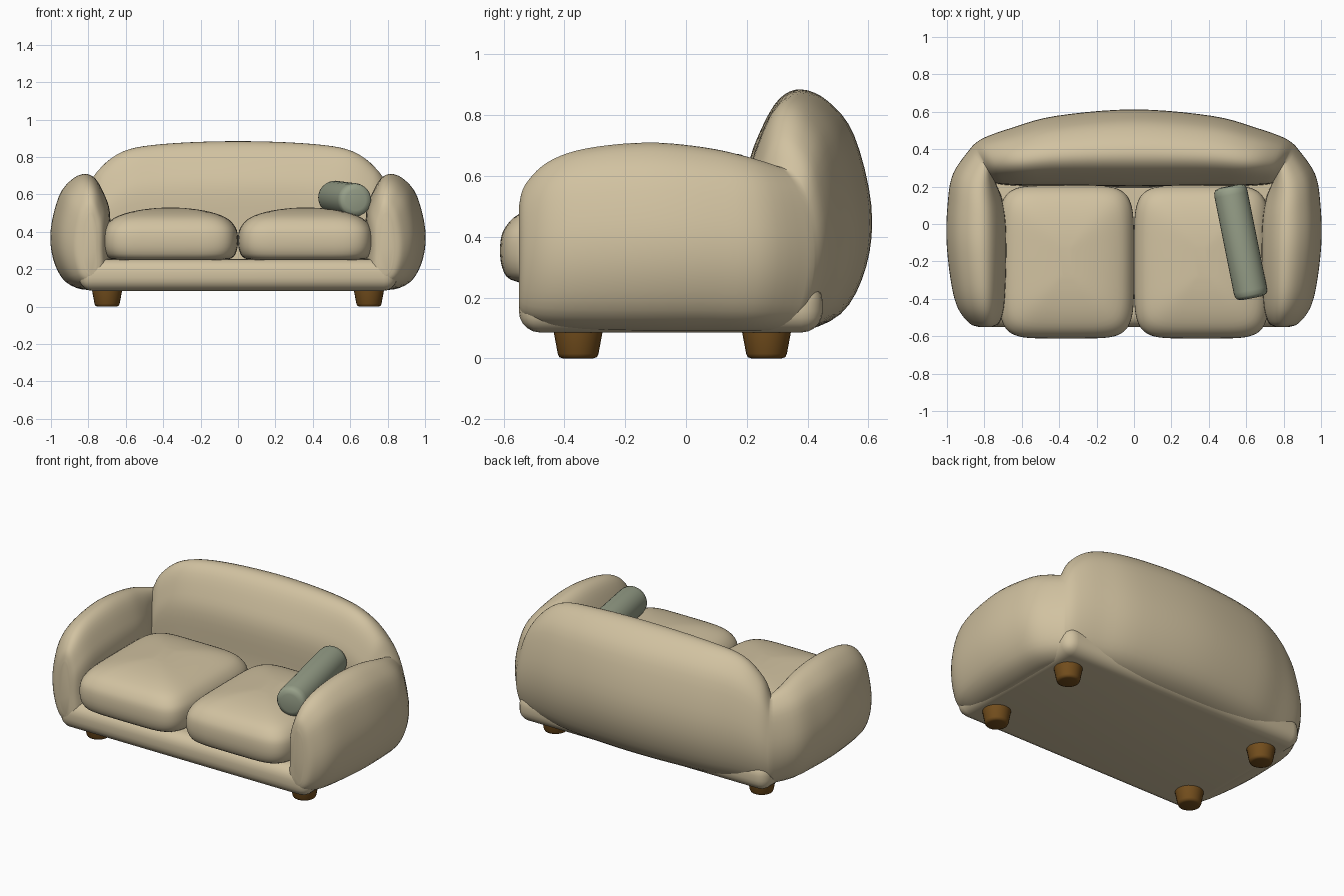
import bpy, bmesh, math
from mathutils import Vector

old = bpy.data.objects.get("Cube")
if old:
    bpy.data.objects.remove(old, do_unlink=True)


def material(name, rgb):
    m = bpy.data.materials.new(name)
    m.use_nodes = True
    m.diffuse_color = (*rgb, 1)
    m.node_tree.nodes["Principled BSDF"].inputs["Base Color"].default_value = (*rgb, 1)
    return m


fabric = material("cream fabric", (0.64, 0.54, 0.355))
green = material("sage fabric", (0.31, 0.35, 0.25))
wood = material("brown wood", (0.17, 0.075, 0.012))


def finish(bm, name, mat, angle=50):
    bmesh.ops.recalc_face_normals(bm, faces=bm.faces)
    mesh = bpy.data.meshes.new(name)
    bm.to_mesh(mesh)
    bm.free()
    mesh.materials.append(mat)
    ob = bpy.data.objects.new(name, mesh)
    bpy.context.collection.objects.link(ob)
    bpy.ops.object.select_all(action='DESELECT')
    ob.select_set(True)
    bpy.context.view_layer.objects.active = ob
    bpy.ops.object.shade_smooth_by_angle(angle=math.radians(angle))
    return ob


def loft(name, rings, mat, angle=50):
    """Skin closed rings of points and cap both ends."""
    bm = bmesh.new()
    loops = [[bm.verts.new(p) for p in ring] for ring in rings]
    for a, b in zip(loops, loops[1:]):
        for i in range(len(a)):
            j = (i + 1) % len(a)
            bm.faces.new((a[i], a[j], b[j], b[i]))
    bm.faces.new(loops[0])
    bm.faces.new(loops[-1])
    return finish(bm, name, mat, angle)


def spline(points, steps, closed=False):
    """Smooth curve through points of any dimension."""
    n = len(points)
    pts = [Vector(p) for p in points]

    def at(i):
        return pts[i % n] if closed else pts[max(0, min(n - 1, i))]

    out = []
    for i in range(n if closed else n - 1):
        a, b, c, d = (at(i + k) for k in (-1, 0, 1, 2))
        for s in range(steps):
            t = s / steps
            out.append(b + (c - a) * (t / 2) + (2 * a - 5 * b + 4 * c - d) * (t * t / 2)
                       + (3 * b - a - 3 * c + d) * (t ** 3 / 2))
    return out if closed else out + [pts[-1]]


def superellipse(rx, ry, power, count):
    for i in range(count):
        a = 2 * math.pi * i / count
        c, s = math.cos(a), math.sin(a)
        yield (math.copysign(abs(c) ** (2 / power), c) * rx,
               math.copysign(abs(s) ** (2 / power), s) * ry)


# Arms and back: one section swept round the seat.
# Section: across (0 inner, 1 outer) and height fraction
section = spline([(0, .1), (0, .4), (0, .67), (.1, .83), (.25, .96), (.43, 1), (.65, .95),
                  (.86, .81), (1, .52), (.96, .27), (.75, .07), (.35, 0)], 4, closed=True)
# Stations: inner x, inner y, outer x, outer y, top, bottom
arm = [(.76, -.55, .83, -.55, .50, .17), (.725, -.53, .88, -.53, .57, .13),
       (.70, -.46, .94, -.45, .645, .105), (.69, -.34, .975, -.32, .69, .095),
       (.685, -.15, 1, -.1, .71, .09), (.69, .02, .995, .1, .695, .09),
       (.71, .14, .965, .27, .665, .09), (.74, .22, .86, .42, .63, .09)]
back = [arm[-1], (.70, .215, .80, .46, .73, .09), (.58, .21, .66, .51, .83, .09),
        (.38, .21, .42, .575, .87, .09), (0, .205, 0, .61, .885, .09)]


def mirrored(stations):
    return [(-s[0], s[1], -s[2], *s[3:]) for s in reversed(stations)]


left_arm = spline(arm, 5)
whole_back = spline(back + mirrored(back)[1:], 5)
path = left_arm + whole_back[1:-1] + [Vector(s) for s in mirrored(left_arm)]
rings = [[(s[0] + t * (s[2] - s[0]), s[1] + t * (s[3] - s[1]), s[5] + h * (s[4] - s[5]))
          for t, h in section] for s in path]
loft("arms_and_back", rings, fabric)

# Base under the seat
bm = bmesh.new()
bmesh.ops.create_cube(bm, size=1)
for v in bm.verts:
    v.co = (v.co.x * 1.7, v.co.y - .05, .17 + v.co.z * .17)
bmesh.ops.bevel(bm, geom=bm.edges[:], offset=.07, segments=5, profile=.5, affect='EDGES')
finish(bm, "seat_base", fabric)

# Seat cushions: inset from the outline and height
cushion = spline([(.06, .25), (.02, .268), (0, .32), (0, .39), (.018, .435), (.06, .475),
                  (.14, .505), (.24, .523), (.33, .53)], 3)
for side, name in ((1, "left_cushion"), (-1, "right_cushion")):
    loft(name, [[(x + side * .362, y - .203, z)
                 for x, y in superellipse(.36 - inset, .407 - inset, 5.5, 64)]
                for inset, z in cushion], fabric, 70)

# Bolster pillow
r, half = .09, .305
profile = [(r - .035, -half), (r - .012, -half + .007), (r - .003, -half + .02), (r, -half + .045)]
profile += [(a, -b) for a, b in reversed(profile)]
bolster = loft("bolster_pillow", [[(x, y, z) for x, y in superellipse(a, a, 2, 32)]
                                  for a, z in profile], green, 60)
bolster.rotation_euler = Vector((.12, -.6, -.015)).to_track_quat('Z', 'Y').to_euler()
bolster.location = (.57, -.097, .577)

# Tapered legs
taper = [(.05, 0), (.062, .004), (.067, .015), (.083, .1), (.083, .13)]
for sx, side in ((1, "left"), (-1, "right")):
    for y, end in ((-.355, "front"), (.265, "back")):
        loft(f"{end}_{side}_leg", [[(px + sx * .7, py + y, z)
                                    for px, py in superellipse(a, a, 2, 24)]
                                   for a, z in taper], wood)
